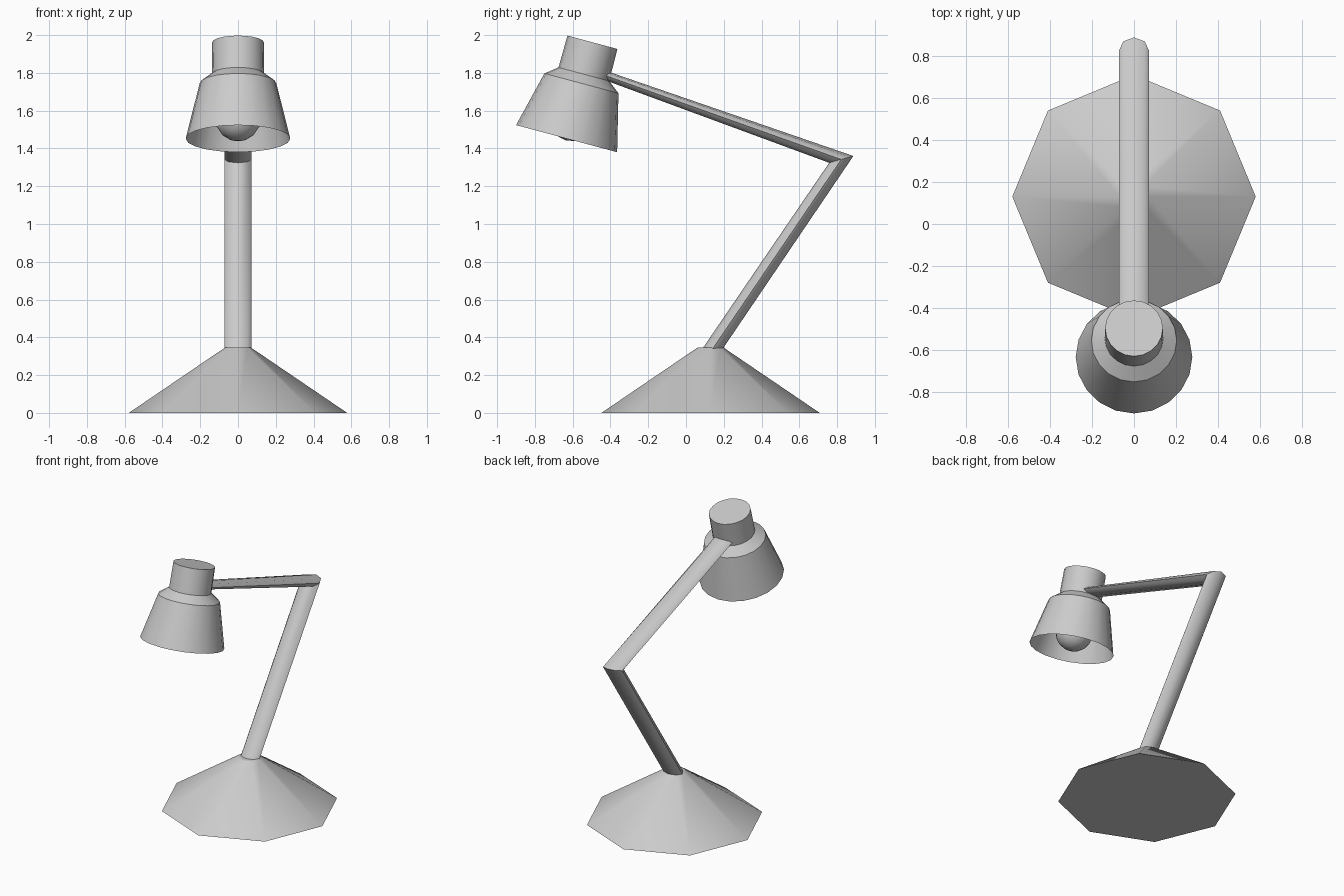
import bpy, bmesh
from math import sin, cos, tau, radians
from mathutils import Vector, Matrix

if "Cube" in bpy.data.objects:
    bpy.data.objects.remove(bpy.data.objects["Cube"])


def loft(name, rings, sides, cap_start=True, cap_end=True, angle=50):
    """Skin rings given as (centre, u axis, v axis)."""
    bm = bmesh.new()
    loops = []
    for c, u, v in rings:
        c, u, v = Vector(c), Vector(u), Vector(v)
        loops.append([bm.verts.new(c + u * cos(tau * i / sides) + v * sin(tau * i / sides))
                      for i in range(sides)])
    for a, b in zip(loops, loops[1:]):
        for i in range(sides):
            j = (i + 1) % sides
            bm.faces.new((a[i], a[j], b[j], b[i]))
    if cap_start:
        bm.faces.new(loops[0][::-1])
    if cap_end:
        bm.faces.new(loops[-1])
    bmesh.ops.recalc_face_normals(bm, faces=bm.faces)
    return finish(name, bm, angle)


def finish(name, bm, angle):
    me = bpy.data.meshes.new(name)
    bm.to_mesh(me)
    bm.free()
    ob = bpy.data.objects.new(name, me)
    bpy.context.collection.objects.link(ob)
    bpy.ops.object.select_all(action='DESELECT')
    ob.select_set(True)
    bpy.context.view_layer.objects.active = ob
    bpy.ops.object.shade_smooth_by_angle(angle=radians(angle))
    return ob


# Octagonal base
loft("base", [((0, 0.13, z), (r, 0, 0), (0, r, 0)) for r, z in ((0.578, 0), (0.07, 0.345))],
     8, angle=30)

# Bent arm with a mitred elbow
loft("arm", [((0, 0.141, 0.34), (0.071, 0, 0), (0, 0.054, 0)),
             ((0, 0.822, 1.342), (0.072, 0, 0), (0, 0.064, 0.018)),
             ((0, -0.44, 1.791), (0.072, 0, 0), (0, 0.007, 0.023))], 8)

# Tilted lamp shade, open at the bottom
rim = Vector((0, -0.632, 1.452))
tilt = Matrix.Rotation(radians(-15), 3, 'X')
axis = tilt @ Vector((0, 0, 1))
across = tilt @ Vector((0, 1, 0))
profile = [(0.277, 0), (0.203, 0.303), (0.139, 0.353), (0.137, 0.528)]
loft("shade", [(rim + axis * t, (r, 0, 0), across * r) for r, t in profile],
     20, cap_start=False, angle=30)

# Bulb
bm = bmesh.new()
bmesh.ops.create_uvsphere(bm, u_segments=16, v_segments=8, radius=0.122,
                          matrix=Matrix.Translation(rim + axis * 0.112) @ tilt.to_4x4())
finish("bulb", bm, 50)
